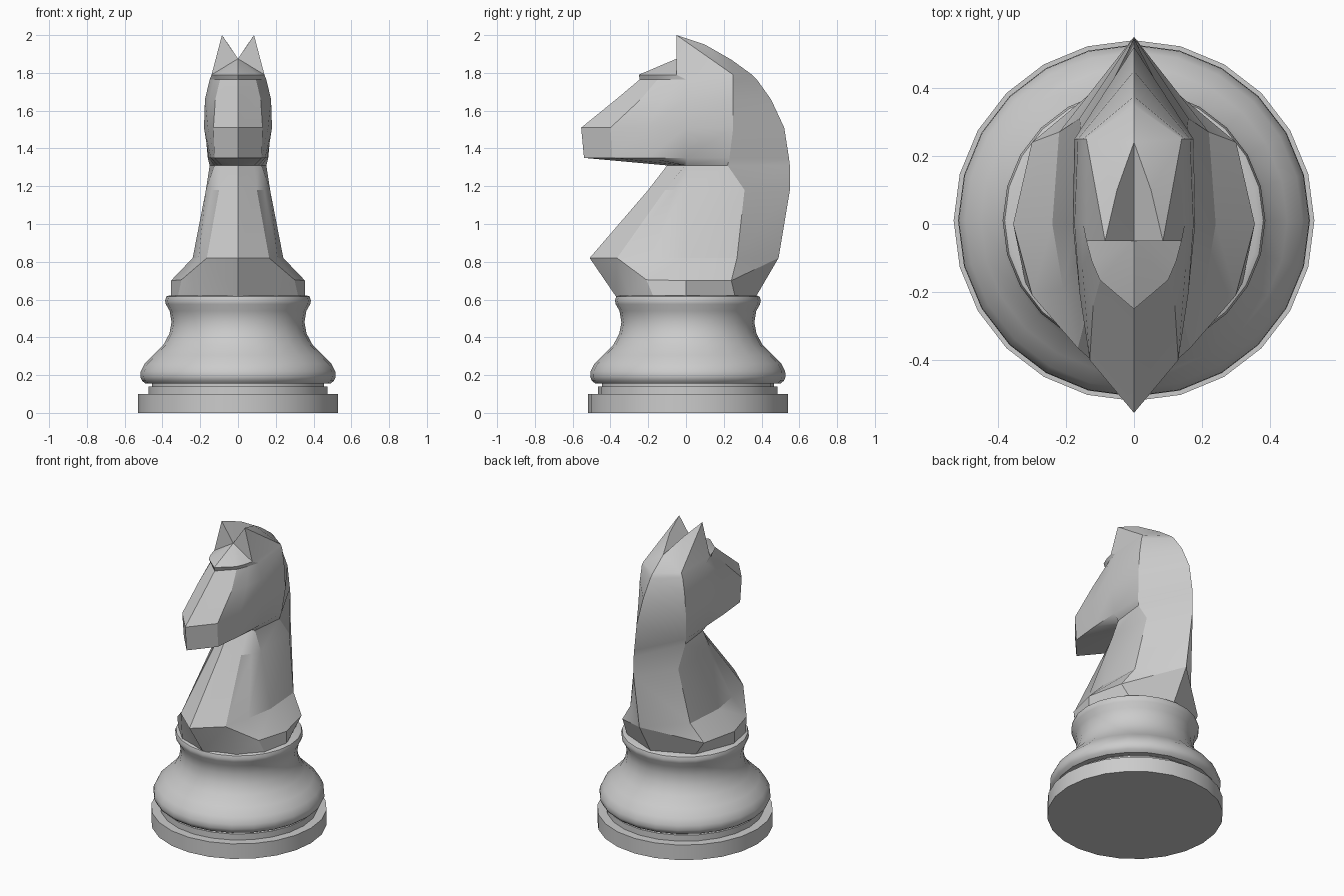
import bpy, bmesh, math
from mathutils import Vector

cube = bpy.data.objects.get("Cube")
if cube:
    bpy.data.objects.remove(cube, do_unlink=True)

grey = bpy.data.materials.new("plain_grey")
grey.use_nodes = True
colour = (0.6, 0.6, 0.6, 1)
grey.diffuse_color = colour
grey.node_tree.nodes["Principled BSDF"].inputs["Base Color"].default_value = colour


def finish(name, bm, angle):
    """Clean the mesh, make an object of it and shade it."""
    bmesh.ops.remove_doubles(bm, verts=bm.verts, dist=0.0005)
    bmesh.ops.recalc_face_normals(bm, faces=bm.faces)
    mesh = bpy.data.meshes.new(name)
    bm.to_mesh(mesh)
    bm.free()
    mesh.materials.append(grey)
    obj = bpy.data.objects.new(name, mesh)
    bpy.context.collection.objects.link(obj)
    bpy.ops.object.select_all(action='DESELECT')
    obj.select_set(True)
    bpy.context.view_layer.objects.active = obj
    bpy.ops.object.shade_smooth_by_angle(angle=math.radians(angle))
    return obj


def lathe(name, profile, sides=24, centre_y=0.01):
    """Turn a (radius, height) profile around the vertical axis."""
    bm = bmesh.new()
    verts = [bm.verts.new((r, 0, z)) for r, z in profile]
    edges = [bm.edges.new(pair) for pair in zip(verts, verts[1:])]
    bmesh.ops.spin(bm, geom=verts + edges, cent=(0, 0, 0), axis=(0, 0, 1),
                   angle=math.tau, steps=sides, use_duplicate=False)
    bmesh.ops.translate(bm, verts=bm.verts, vec=(0, centre_y, 0))
    return finish(name, bm, 35)


# Turned pedestal: foot disc, step, bulging bell and collar
lathe("foot_disc", [(0, 0), (.53, 0), (.53, .1), (0, .1)])
lathe("foot_step", [(0, .1), (.475, .1), (.475, .14), (.455, .14), (.455, .16), (0, .16)])
lathe("bell_and_collar", [
    (0, .155), (.49, .155), (.508, .17), (.517, .19), (.515, .22), (.495, .26),
    (.45, .305), (.395, .36), (.363, .42), (.352, .48), (.362, .54), (.382, .575),
    (.386, .595), (.38, .615), (.365, .622), (0, .622)])

# Horse sections, bottom to top:
# height, front y, corner x and y, side x, flank x and y, back y
sections = [
    (.615, -.37, .20, -.30, .355, .25, .26, .37),   # seat on collar
    (.82, -.51, .165, -.365, .355, .30, .24, .49),  # flared rim
    (.82, -.51, .165, -.365, .24, .22, .27, .49),   # chest
    (1.18, -.2, .10, -.11, .17, .16, .31, .55),     # neck
    (1.31, -.1, .085, -.01, .125, .15, .22, .55),   # throat
    (1.35, -.54, .125, -.39, .155, .16, .23, .545), # jaw
    (1.51, -.555, .13, -.40, .18, .175, .25, .52),  # muzzle
    (1.66, -.37, .12, -.24, .175, .165, .25, .45),  # cheek
    (1.765, -.245, .095, -.15, .15, .15, .25, .375),
    (1.79, -.25, .10, -.165, .14, .14, .25, .35),   # brow
]
RIM, BROW = 1, len(sections) - 1


def half_ring(index):
    z, front, cx, cy, side, fx, fy, back = sections[index]
    bulge = 1.15 if index <= RIM else 1.03
    side_y = -.05 if index == BROW else 0
    corner, flank_mid = Vector((cx, cy)), Vector((side, side_y))
    shoulder = (corner + flank_mid) / 2 * bulge
    points = [(0, front), corner, shoulder, flank_mid, (fx, fy), (0, back)]
    # The rim dips at the sides and rises at the chest and nape
    dip = [0, 0, .115, .12, .12, 0] if index == RIM else [0] * 6
    return [Vector((x, y, z - d)) for (x, y), d in zip(points, dip)]


bm = bmesh.new()


def face(*points, mirror):
    """Add one face, on the left or mirrored to the right."""
    corners = []
    for p in points:
        q = Vector((p.x * mirror, p.y, p.z))
        if all((q - c).length > 1e-5 for c in corners):
            corners.append(q)
    if len(corners) > 2:
        bm.faces.new([bm.verts.new(c) for c in corners])


rings = [half_ring(i) for i in range(len(sections))]
ear_tip = Vector((.085, -.05, 2))
ear_ridge = Vector((.05, .1, 1.95))
ear_valley = Vector((0, -.05, 1.875))
crest = Vector((0, .24, 1.87))

for m in (1, -1):
    # Body, neck and head sides
    for low, high in zip(rings, rings[1:]):
        for i in range(len(low) - 1):
            face(low[i], low[i + 1], high[i + 1], high[i], mirror=m)
    # Forehead, ear and top of mane
    front, corner, shoulder, side, flank, back = rings[BROW]
    for tri in [(front, corner, ear_valley), (corner, shoulder, ear_valley),
                (shoulder, side, ear_valley), (side, ear_tip, ear_valley),
                (side, flank, ear_tip), (flank, ear_ridge, ear_tip),
                (flank, crest, ear_ridge), (flank, back, crest),
                (ear_valley, ear_tip, ear_ridge), (ear_valley, ear_ridge, crest)]:
        face(*tri, mirror=m)

# Closed underside
outline = rings[0] + [Vector((-p.x, p.y, p.z)) for p in reversed(rings[0][1:-1])]
face(*outline, mirror=1)
finish("horse_head", bm, 25)
